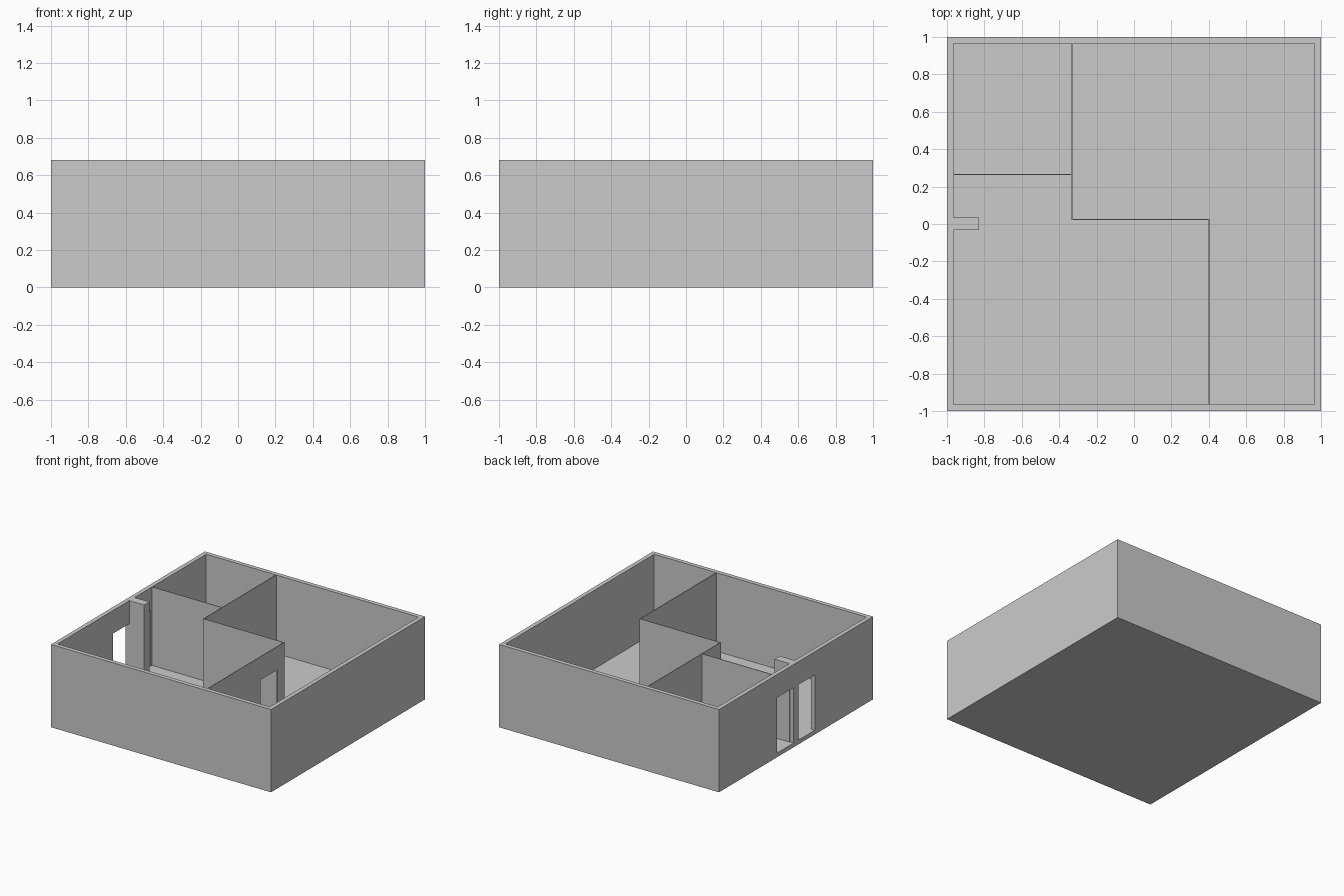
import bpy

if "Cube" in bpy.data.objects:
    bpy.data.objects.remove(bpy.data.objects["Cube"])

HEIGHT = 0.68      # wall top
FLOOR = 0.035      # floor slab thickness
INNER = 0.965      # inside face of the outer walls
DOOR_TOP = 0.49
THIN = 0.003       # half thickness of the partitions


def box(name, x0, x1, y0, y1, z0, z1):
    """Axis-aligned box from its limits."""
    bpy.ops.mesh.primitive_cube_add(size=1)
    ob = bpy.context.object
    ob.name = name
    ob.location = ((x0 + x1) / 2, (y0 + y1) / 2, (z0 + z1) / 2)
    ob.scale = (x1 - x0, y1 - y0, z1 - z0)
    bpy.ops.object.transform_apply(location=True, rotation=False, scale=True)
    return ob


def cut(target, *limits):
    """Subtract a box from the target and discard the cutter."""
    cutter = box("cutter", *limits)
    cutter.hide_render = True
    mod = target.modifiers.new("cut", 'BOOLEAN')
    mod.operation = 'DIFFERENCE'
    mod.solver = 'EXACT'
    mod.object = cutter
    bpy.context.view_layer.objects.active = target
    bpy.ops.object.modifier_apply(modifier=mod.name)
    bpy.data.objects.remove(cutter)


def partition(name, x0, y0, x1, y1):
    """Thin full-height wall along a line."""
    return box(name, x0 - THIN, x1 + THIN, y0 - THIN, y1 + THIN, FLOOR, HEIGHT)


# Outer shell: floor and four walls
shell = box("outer_walls_and_floor", -1, 1, -1, 1, 0, HEIGHT)
cut(shell, -INNER, INNER, -INNER, INNER, FLOOR, HEIGHT + 0.2)

# Two doorways in the left wall, either side of the pier
for y0, y1 in ((0.03, 0.245), (-0.245, -0.03)):
    cut(shell, -1.1, -0.95, y0, y1, FLOOR, DOOR_TOP)

# Pier between the doorways
box("entrance_pier", -INNER, -0.83, -0.033, 0.035, FLOOR, HEIGHT)

# Thin interior partitions
partition("back_room_side_partition", -0.33, 0.025, -0.33, INNER - THIN)
partition("back_room_front_partition", -INNER + THIN, 0.265, -0.33 - 2 * THIN, 0.265)
partition("middle_partition", -0.33 + 2 * THIN, 0.025, 0.4, 0.025)
doorway_wall = partition("front_room_side_partition", 0.4, -INNER + THIN, 0.4, 0.025 - 2 * THIN)
cut(doorway_wall, 0.35, 0.45, -0.285, -0.065, 0, DOOR_TOP)
